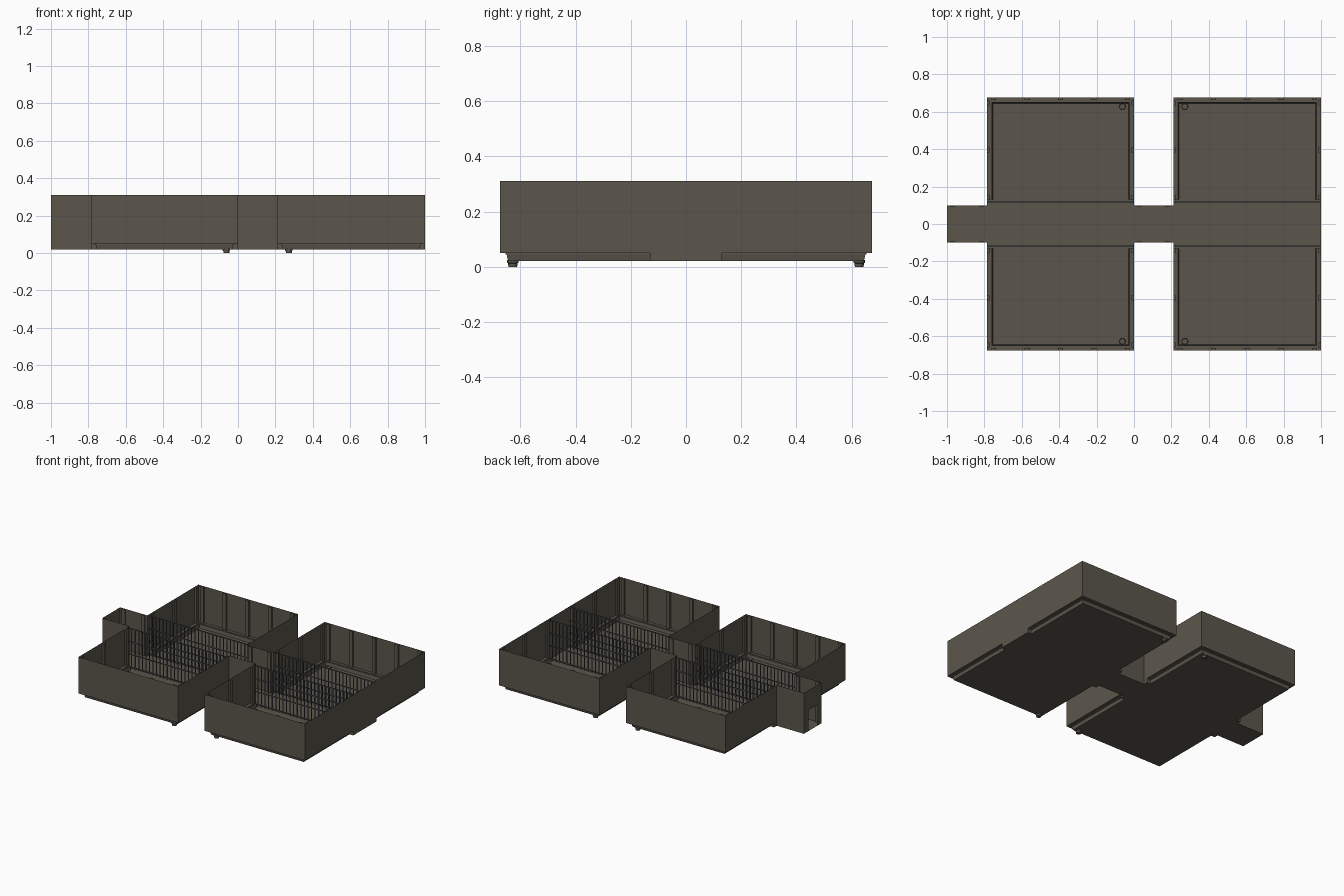
import bpy, bmesh, math

if "Cube" in bpy.data.objects:
    bpy.data.objects.remove(bpy.data.objects["Cube"])

def material(name, rgb):
    m = bpy.data.materials.new(name)
    m.diffuse_color = (*rgb, 1)
    m.use_nodes = True
    m.node_tree.nodes["Principled BSDF"].inputs["Base Color"].default_value = m.diffuse_color
    return m

CONCRETE = material("olive concrete", (0.105, 0.092, 0.072))
STEEL = material("grey steel", (0.085, 0.095, 0.105))

TOP, BASE, LEDGE = 0.31, 0.02, 0.05
ROOMS = [(-0.785, 0.0), (0.21, 1.0)]
DEPTH, GATE, HALL = 0.675, 0.13, 0.10
INSET = 0.03
DRAIN_X = [-0.062, 0.272]

def finish(bm, name, mat):
    bmesh.ops.remove_doubles(bm, verts=bm.verts, dist=1e-5)
    bmesh.ops.recalc_face_normals(bm, faces=bm.faces)
    me = bpy.data.meshes.new(name)
    bm.to_mesh(me)
    bm.free()
    me.materials.append(mat)
    ob = bpy.data.objects.new(name, me)
    bpy.context.collection.objects.link(ob)
    return ob

def face(bm, pts):
    bm.faces.new([bm.verts.new(p) for p in pts])

def wall(bm, a, b, z0=BASE, z1=TOP):
    face(bm, [(*a, z0), (*b, z0), (*b, z1), (*a, z1)])

def box(bm, x0, x1, y0, y1, z0, z1):
    vs = bmesh.ops.create_cube(bm, size=1)["verts"]
    for v in vs:
        v.co = (x1 if v.co.x > 0 else x0, y1 if v.co.y > 0 else y0, z1 if v.co.z > 0 else z0)

# Room walls: U-shaped path swept with a stepped ledge profile
PROFILE = [(0, TOP), (0, LEDGE), (0.021, LEDGE), (0.021, 0.044), (0.025, 0.044), (INSET, BASE)]
bm = bmesh.new()
for x0, x1 in ROOMS:
    for s in (-1, 1):
        def path(d, z):
            return [(x0 + d, s * GATE, z), (x0 + d, s * (DEPTH - d), z),
                    (x1 - d, s * (DEPTH - d), z), (x1 - d, s * GATE, z)]
        for p, q in zip(PROFILE, PROFILE[1:]):
            a, b = path(*p), path(*q)
            for i in range(3):
                face(bm, [a[i], a[i + 1], b[i + 1], b[i]])
        # closed ends of the ledges beside the hall
        for e in (0, 3):
            face(bm, [path(*p)[e] for p in PROFILE[1:]] + [path(0, BASE)[e]])
finish(bm, "room_walls", CONCRETE)

# Hall walls and end wall with a doorway
bm = bmesh.new()
for s in (-1, 1):
    wall(bm, (-1, s * HALL), (-0.785, s * HALL))
    wall(bm, (0, s * HALL), (0.21, s * HALL))
    for x in (-0.785, 0, 0.21):
        wall(bm, (x, s * HALL), (x, s * GATE))
    wall(bm, (-1, s * 0.05), (-1, s * HALL))
wall(bm, (-1, -0.05), (-1, 0.05), 0.17)
wall(bm, (1, -GATE), (1, GATE))
finish(bm, "hall_walls", CONCRETE)

# Floor: one outline with four round drain holes
bm = bmesh.new()
half = []
for x0, x1 in reversed(ROOMS):
    half += [(x1, GATE), (x1 - INSET, GATE), (x1 - INSET, DEPTH - INSET),
             (x0 + INSET, DEPTH - INSET), (x0 + INSET, GATE), (x0, GATE), (x0, HALL)]
    half.append((0, HALL) if x0 > 0 else (-1, HALL))
outline = half + [(x, -y) for x, y in reversed(half)]

def loop(pts):
    vs = [bm.verts.new((x, y, BASE)) for x, y in pts]
    return [bm.edges.new((vs[i], vs[(i + 1) % len(vs)])) for i in range(len(vs))]

def circle(cx, cy, r, n=16):
    return [(cx + r * math.cos(2 * math.pi * i / n), cy + r * math.sin(2 * math.pi * i / n)) for i in range(n)]

edges = loop(outline)
for cx in DRAIN_X:
    for s in (-1, 1):
        edges += loop(circle(cx, s * 0.628, 0.017))
bmesh.ops.triangle_fill(bm, use_beauty=True, use_dissolve=False, edges=edges, normal=(0, 0, 1))
finish(bm, "floor", CONCRETE)

# Drain cups below the floor, each with a low rim
RINGS = [(0.021, 0.02), (0.021, 0.024), (0.017, 0.024), (0.017, 0.02), (0.015, 0.003),
         (0.016, 0.0), (0.017, 0.012), (0.020, 0.014), (0.021, 0.02)]
bm = bmesh.new()
for cx in DRAIN_X:
    for s in (-1, 1):
        for (r0, z0), (r1, z1) in zip(RINGS, RINGS[1:]):
            a, b = circle(cx, s * 0.628, r0), circle(cx, s * 0.628, r1)
            for i in range(16):
                j = (i + 1) % 16
                face(bm, [(*a[i], z0), (*a[j], z0), (*b[j], z1), (*b[i], z1)])
        face(bm, [(*p, 0.003) for p in circle(cx, s * 0.628, 0.015)])
finish(bm, "drains", CONCRETE)

# Upright ribs on the inside of the walls
W, T = 0.013, 0.013
bm = bmesh.new()
for s in (-1, 1):
    for x0, x1 in ROOMS:
        for i in range(5):
            x = x0 + 0.035 + (x1 - x0 - 0.07) * i / 4
            box(bm, x - W, x + W, *sorted((s * DEPTH, s * (DEPTH - T))), LEDGE, TOP - 0.002)
        for y in (0.143, 0.395, 0.647):
            for xa, xb in ((x0, x0 + T), (x1 - T, x1)):
                box(bm, xa, xb, s * y - W, s * y + W, LEDGE, TOP - 0.002)
    for x in (-0.97, -0.815, 0.03, 0.18):
        box(bm, x - W, x + W, *sorted((s * HALL, s * (HALL - 0.008))), BASE, TOP - 0.002)
finish(bm, "wall_ribs", CONCRETE)

# Barred screens between the hall and the rooms
bm = bmesh.new()
R = 0.0025
for x0, x1 in ROOMS:
    for s in (-1, 1):
        y = s * 0.116
        n = 28
        for i in range(1, n):
            x = x0 + (x1 - x0) * i / n
            box(bm, x - R, x + R, y - R, y + R, BASE, TOP - 0.004)
        for z in (0.03, 0.12, 0.21, 0.304):
            box(bm, x0, x1, y - 0.003, y + 0.003, z - 0.003, z + 0.003)
finish(bm, "cell_bars", STEEL)
